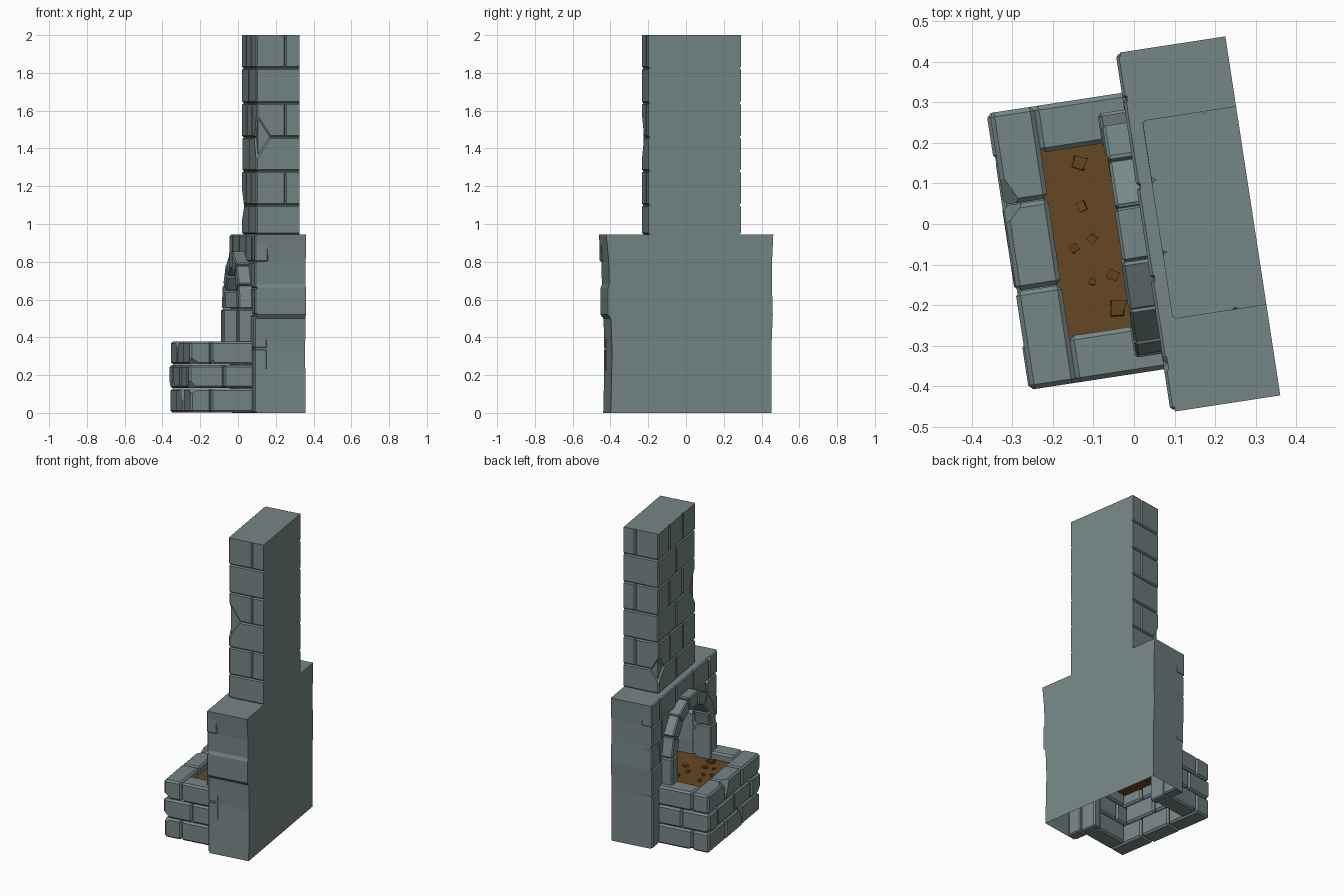
import bpy, bmesh, math, random
from mathutils import Matrix, Vector

if "Cube" in bpy.data.objects:
    bpy.data.objects.remove(bpy.data.objects["Cube"])

random.seed(4)
TURN = Matrix.Rotation(math.radians(8.7), 4, 'Z')   # whole model is turned slightly
BACK, TOP, CY = 0.2925, 2.0, -0.022


def material(name, rgb):
    m = bpy.data.materials.new(name)
    m.diffuse_color = (*rgb, 1)
    m.use_nodes = True
    m.node_tree.nodes["Principled BSDF"].inputs["Base Color"].default_value = m.diffuse_color
    return m


STONE = material("grey stone", (0.18, 0.24, 0.24))
ASH = material("brown ash", (0.135, 0.063, 0.016))


def finish(bm, name, mat):
    bmesh.ops.recalc_face_normals(bm, faces=bm.faces)
    bm.transform(TURN)
    me = bpy.data.meshes.new(name)
    bm.to_mesh(me)
    bm.free()
    me.materials.append(mat)
    bpy.context.collection.objects.link(bpy.data.objects.new(name, me))


def prism(outline, x0, x1):
    """Extrude a (y, z) outline along x."""
    bm = bmesh.new()
    a = [bm.verts.new((x0, y, z)) for y, z in outline]
    b = [bm.verts.new((x1, y, z)) for y, z in outline]
    bm.faces.new(a)
    bm.faces.new(b[::-1])
    for i in range(len(a)):
        j = (i + 1) % len(a)
        bm.faces.new((a[i], b[i], b[j], a[j]))
    bmesh.ops.recalc_face_normals(bm, faces=bm.faces)
    return bm


def cut(bm, point, normal):
    bmesh.ops.bisect_plane(bm, geom=bm.verts[:] + bm.edges[:] + bm.faces[:], dist=1e-5,
                           plane_co=point, plane_no=normal, clear_outer=True)
    bmesh.ops.holes_fill(bm, edges=[e for e in bm.edges if e.is_boundary])


def stone(target, outline, x0, x1, bevel=0.007, chips=()):
    """One bevelled stone; chips are (corner, plane normal, depth)."""
    bm = prism(outline, x0, x1)
    bmesh.ops.bevel(bm, geom=bm.edges[:], offset=bevel, segments=1, affect='EDGES')
    cut(bm, (BACK, 0, 0), (1, 0, 0))
    cut(bm, (0, 0, TOP), (0, 0, 1))
    for corner, normal, depth in chips:
        n = Vector(normal).normalized()
        cut(bm, Vector(corner) - n * depth, n)
    tmp = bpy.data.meshes.new("tmp")
    bm.to_mesh(tmp)
    bm.free()
    target.from_mesh(tmp)
    bpy.data.meshes.remove(tmp)


def block(target, x0, x1, y0, y1, z0, z1, bevel=0.007, chips=(), g=0.001):
    """Box stone; chips are (signs, weights, depth) on its corners."""
    lo, hi = (x0, y0, z0), (x1, y1, z1)
    cs = []
    for s, w, d in chips:
        corner = [hi[i] if s[i] > 0 else lo[i] for i in range(3)]
        cs.append((corner, [s[i] * w[i] for i in range(3)], d))
    stone(target, [(y0 + g, z0 + g), (y1 - g, z0 + g), (y1 - g, z1 - g), (y0 + g, z1 - g)],
          x0, x1, bevel, cs)


def random_chip(p, depth, sy=None):
    if random.random() > p:
        return []
    s = (-1, sy or random.choice((-1, 1)), random.choice((-1, 1)))
    w = [random.uniform(0.4, 1) for _ in range(3)]
    return [(s, w, random.uniform(0.5, 1) * depth)]


# Chimney: flat-backed core with staggered stone courses
finish(prism([(-0.238, 0.94), (0.241, 0.94), (0.241, TOP), (-0.238, TOP)], 0.07, BACK),
       "chimney_core", STONE)
bm = bmesh.new()
zs = [0.945, 1.10, 1.28, 1.46, 1.64, 1.825, 2.01]
big = {1: [((-1, 1, -1), (.7, .5, .4), .04)], 0: [((-1, 1, 1), (.7, .5, .5), .045)],
       2: [((-1, -1, 1), (.6, .7, .4), .05)], 3: [((-1, -1, -1), (.6, .7, .4), .05)]}
for r in range(6):
    odd = r % 2
    ys = [-0.247, -0.08, 0.10, 0.25] if odd else [-0.247, 0.01, 0.25]
    split = 0.215 if odd else 0.31
    for i in range(len(ys) - 1):
        end = (i == 0, i == len(ys) - 2)
        chips = [c for c in big.get(r, []) if (c[0][1] < 0 and end[0]) or (c[0][1] > 0 and end[1])]
        x1 = split if any(end) else 0.12
        off = random.uniform(0, 0.004)
        block(bm, 0.058 + off, x1, ys[i], ys[i + 1], zs[r], zs[r + 1], chips=chips)
        # rear stone behind the corner stone on alternate courses
        if odd and end[0]:
            block(bm, split, 0.31, ys[0], -0.15, zs[r], zs[r + 1])
        if odd and end[1]:
            block(bm, split, 0.31, 0.15, ys[-1], zs[r], zs[r + 1])
finish(bm, "chimney_stones", STONE)

# Body: hollow shell, open below and in front, with slightly uneven sides
left = [(-0.448, 0), (-0.440, .33), (-0.447, .50), (-0.463, .52), (-0.463, .66),
        (-0.455, .68), (-0.458, .80), (-0.472, .945)]
right = [(0.412, 0), (0.412, .33), (0.420, .52), (0.416, .66), (0.416, .80), (0.423, .945)]
bm = prism(left + right[::-1], 0.03, BACK)
gone = [f for f in bm.faces if f.calc_center_median().x < 0.031
        or all(v.co.z < 0.001 for v in f.verts)]
bmesh.ops.delete(bm, geom=gone, context='FACES')
finish(bm, "body_shell", STONE)

# Front wall: corner stones and infill around the arch
bm = bmesh.new()
zs = [0, .34, .52, .66, .80, .945]
ledge = [-0.444, -0.444, -0.462, -0.456, -0.468]
redge = [0.411, 0.415, 0.418, 0.416, 0.421]
for r in range(5):
    z0, z1 = zs[r], zs[r + 1]
    hw = math.sqrt(max(0.22 ** 2 - max(z0 - 0.55, 0) ** 2, 0))
    q = 0.30 if r % 2 else 0.33
    block(bm, 0.019, 0.09, ledge[r], CY - q, z0, z1, chips=random_chip(.6, .025, 1))
    block(bm, 0.019, 0.09, CY + q, redge[r], z0, z1, chips=random_chip(.6, .025, -1))
    if hw > 0:
        block(bm, 0.024, 0.08, CY - q, CY - hw, z0, z1)
        block(bm, 0.024, 0.08, CY + hw, CY + q, z0, z1)
    else:
        ys = [CY - q, -0.14, 0.09, CY + q]
        for a, b in zip(ys, ys[1:]):
            block(bm, 0.02, 0.08, a, b, z0, z1, chips=random_chip(.7, .02))
finish(bm, "front_wall_stones", STONE)

# Arch: two jambs and a ring of seven wedge stones
bm = bmesh.new()
RI, RO, SPRING, N = 0.218, 0.305, 0.55, 7
for s in (-1, 1):
    a, b = sorted((CY + s * RI, CY + s * RO))
    block(bm, -0.048, 0.06, a, b, 0.30, SPRING, chips=random_chip(.8, .02, s))
for i in range(N):
    t0, t1 = math.pi * i / N + .006, math.pi * (i + 1) / N - .006
    ro = RO + (0.006 if i == 3 else random.uniform(-.006, .003))
    pts = [(CY + r * math.cos(t), SPRING + r * math.sin(t))
           for r, t in ((RI, t0), (ro, t0), (ro, t1), (RI, t1))]
    stone(bm, pts, -0.048 + random.uniform(0, .01), 0.06)
finish(bm, "arch_stones", STONE)

# Hearth: three courses of chipped stones on three sides
bm = bmesh.new()
zs = [0, 0.13, 0.255, 0.38]
Y0, Y1, T = -0.366, 0.325, 0.118
for r in range(3):
    z0, z1 = zs[r], zs[r + 1]
    if r % 2:       # side stones run through to the front
        ys, sx = [Y0 + T, -0.02, Y1 - T], [-0.318, -0.13, 0.03]
    else:
        ys, sx = [Y0, -0.12, 0.094, Y1], [-0.2, 0.03]
    for a, b in zip(ys, ys[1:]):
        block(bm, -0.318 + random.uniform(0, .008), -0.2, a, b, z0, z1, .011,
              random_chip(.8, .035))
    for a, b in zip(sx, sx[1:]):
        block(bm, a, b, Y0, Y0 + T, z0, z1, .011, random_chip(.6, .03, -1))
        block(bm, a, b, Y1 - T, Y1, z0, z1, .011, random_chip(.6, .03, 1))
finish(bm, "hearth_stones", STONE)

# Ash bed reaching back into the fireplace
finish(prism([(Y0 + .1, .327), (Y1 - .1, .327), (Y1 - .1, .332), (Y0 + .1, .332)], -0.21, 0.285),
       "ash_bed", ASH)

# Embers: small lumps scattered on the ash (world x, y, size)
bm = bmesh.new()
lumps = [(-.135, .15, .017), (-.13, .043, .011), (-.147, -.06, .01), (-.103, -.037, .01),
         (-.052, -.127, .012), (-.102, -.142, .008), (-.04, -.208, .018),
         (.02, .06, .013), (.06, -.08, .012), (.0, -.02, .01), (.1, .0, .014)]
for x, y, s in lumps:
    m = (Matrix.Translation(TURN.inverted() @ Vector((x, y, .334)))
         @ Matrix.Rotation(random.uniform(0, 3), 4, 'Z'))
    new = bmesh.ops.create_cube(bm, size=2 * s, matrix=m)["verts"]
    for v in new:
        v.co += Vector([random.uniform(-.25, .25) * s for _ in range(3)])
finish(bm, "embers", ASH)
